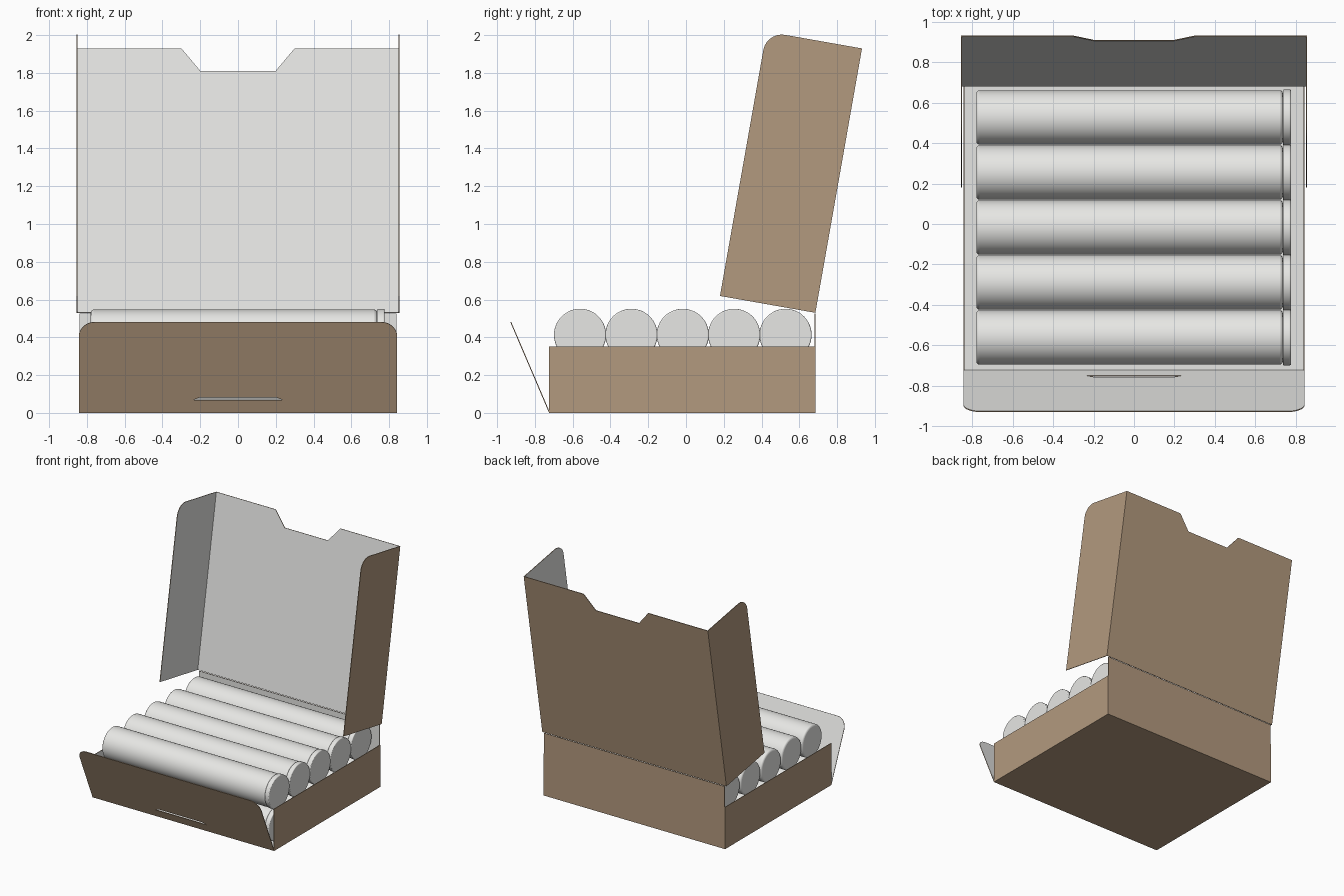
import bpy, bmesh, math
from mathutils import Vector

if "Cube" in bpy.data.objects:
    bpy.data.objects.remove(bpy.data.objects["Cube"], do_unlink=True)

T = 0.005  # card thickness


def material(name, r, g, b):
    m = bpy.data.materials.new(name)
    m.use_nodes = True
    m.diffuse_color = (r, g, b, 1)
    m.node_tree.nodes["Principled BSDF"].inputs["Base Color"].default_value = (r, g, b, 1)
    return m


kraft = material("kraft_card", 0.45, 0.32, 0.21)
liner = material("white_liner", 0.79, 0.79, 0.77)
white = material("white_tube", 0.8, 0.8, 0.78)


def rect(u0, u1, v0, v1):
    return [(u0, v0), (u1, v0), (u1, v1), (u0, v1)]


def arc(cx, cy, r, start, end, n=10):
    angles = [math.radians(start + (end - start) * i / n) for i in range(n + 1)]
    return [(cx + r * math.cos(a), cy + r * math.sin(a)) for a in angles]


def panel(name, loops, origin, u, v, inward):
    """Thin card sheet: kraft outside and on its edges, white on the inward face."""
    origin, u, v, inward = (Vector(a) for a in (origin, u, v, inward))
    u.normalize()
    v.normalize()
    inward.normalize()
    bm = bmesh.new()
    for loop in loops:
        verts = [bm.verts.new(origin + u * a + v * b) for a, b in loop]
        for i, vert in enumerate(verts):
            bm.edges.new((verts[i - 1], vert))
    bmesh.ops.triangle_fill(bm, edges=bm.edges[:], use_beauty=True)
    if len(loops) == 1:
        bmesh.ops.dissolve_limit(bm, angle_limit=0.01, verts=bm.verts[:], edges=bm.edges[:])
    ext = bmesh.ops.extrude_face_region(bm, geom=bm.faces[:], use_keep_orig=True)
    moved = [g for g in ext["geom"] if isinstance(g, bmesh.types.BMVert)]
    bmesh.ops.translate(bm, verts=moved, vec=inward * T)
    bmesh.ops.recalc_face_normals(bm, faces=bm.faces[:])
    for f in bm.faces:
        f.material_index = 1 if f.normal.dot(inward) > 0.9 else 0
    me = bpy.data.meshes.new(name)
    bm.to_mesh(me)
    bm.free()
    me.materials.append(kraft)
    me.materials.append(liner)
    ob = bpy.data.objects.new(name, me)
    bpy.context.collection.objects.link(ob)
    return ob


X, Y, Z = (1, 0, 0), (0, 1, 0), (0, 0, 1)
W, FRONT, BACK = 0.843, -0.725, 0.685
IN = W - T

# Tray
panel("tray_floor", [rect(-IN, IN, FRONT, BACK)], (0, 0, 0), X, Y, Z)
panel("tray_back", [rect(-IN, IN, T, 0.525)], (0, BACK, 0), X, Z, (0, -1, 0))
for side, s in (("left", 1), ("right", -1)):
    panel("tray_side_" + side, [rect(FRONT, BACK, 0, 0.352)], (s * W, 0, 0), Y, Z, (-s, 0, 0))

# Folded-out front flap with rounded corners and a slot
H, R = 0.522, 0.085
flap = [(-W, 0), (W, 0)] + arc(W - R, H - R, R, 0, 90) + arc(R - W, H - R, R, 90, 180)
slot = [(-0.24, 0.073), (0.24, 0.073), (0.2, 0.09), (-0.2, 0.09)]
panel("front_flap", [flap, slot], (0, FRONT, 0), X, (0, -0.205, 0.48), (0, 0.48, 0.205))

# Open lid, tilted back
tilt = math.radians(10)
up = (0, math.sin(tilt), math.cos(tilt))
out = (0, -math.cos(tilt), math.sin(tilt))
hinge, LW, LH, LD, LR = 0.53, 0.855, 1.421, 0.513, 0.1
LI = LW - T
lid = [(-LI, 0), (LI, 0), (LI, LH), (0.3, LH), (0.2, 1.3), (-0.2, 1.3), (-0.3, LH), (-LI, LH)]
panel("lid_panel", [lid], (0, BACK, hinge), X, up, out)
wing = [(0, 0), (LD, 0)] + arc(LD - LR, LH - LR, LR, 0, 90) + [(0, LH)]
for side, s in (("left", 1), ("right", -1)):
    panel("lid_side_" + side, [wing], (s * LW, BACK, hinge), out, up, (-s, 0, 0))


# Tubes with caps, stacked in two layers
def cylinder(name, x0, x1, y, z, r, bevel):
    bpy.ops.mesh.primitive_cylinder_add(vertices=64, radius=r, depth=x1 - x0,
                                        location=((x0 + x1) / 2, y, z),
                                        rotation=(0, math.pi / 2, 0))
    ob = bpy.context.object
    ob.name = name
    ob.data.materials.append(white)
    mod = ob.modifiers.new("rounded_rim", "BEVEL")
    mod.width, mod.segments = bevel, 3
    mod.limit_method, mod.angle_limit = "ANGLE", math.radians(40)
    bpy.ops.object.shade_smooth_by_angle(angle=math.radians(35))


for layer, z in (("lower", 0.144), ("upper", 0.413)):
    for i in range(5):
        y = -0.561 + 0.272 * i
        cylinder(f"tube_{layer}_{i + 1}", -0.78, 0.736, y, z, 0.134, 0.015)
        cylinder(f"tube_cap_{layer}_{i + 1}", 0.736, 0.776, y, z, 0.138, 0.006)
